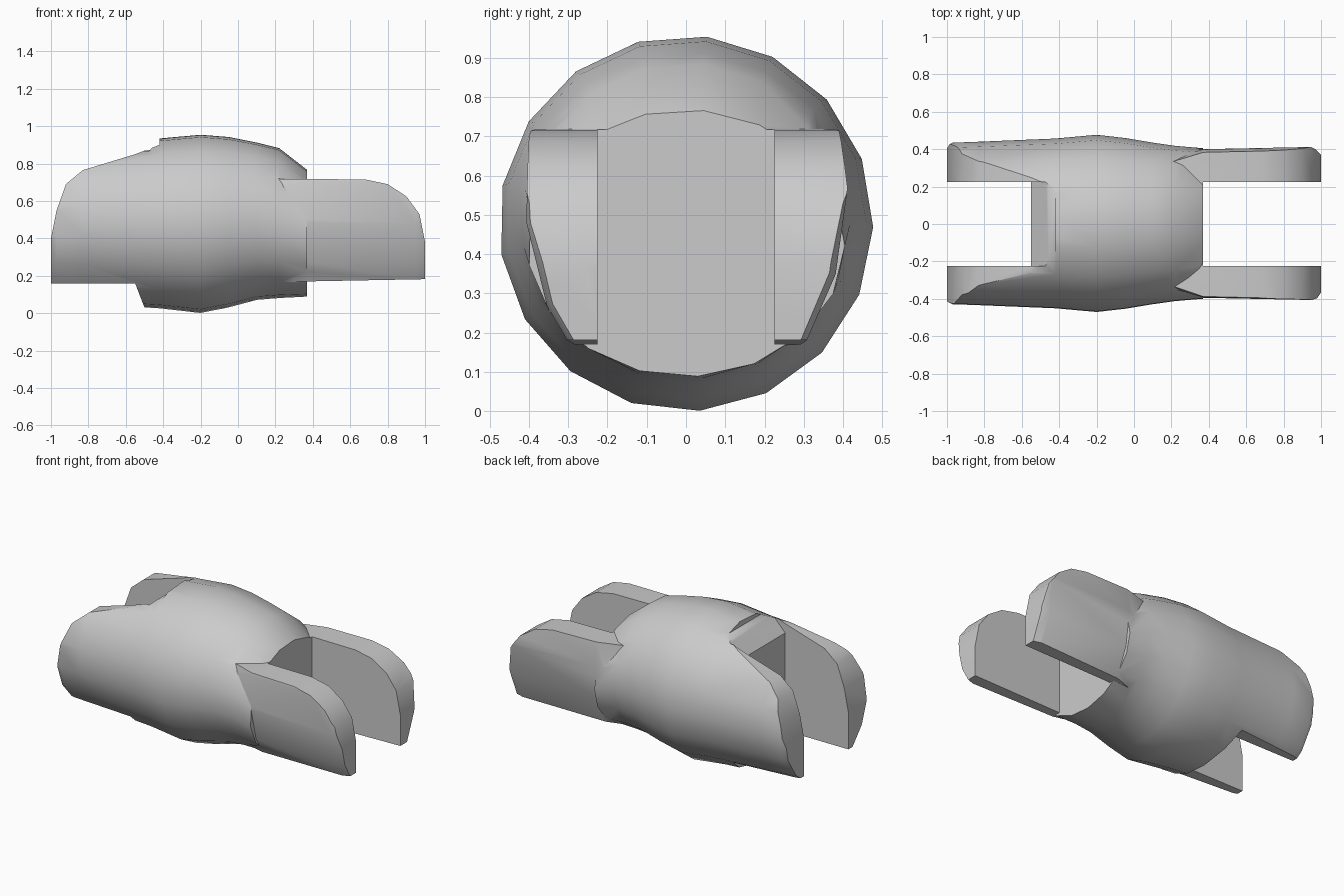
import bpy, math

cube = bpy.data.objects.get("Cube")
if cube:
    bpy.data.objects.remove(cube)

SIDES = 17
SLOT = 0.225  # half width of the slots

grey = bpy.data.materials.new("light_grey")
grey.use_nodes = True
grey.diffuse_color = (0.6, 0.6, 0.6, 1)
grey.node_tree.nodes["Principled BSDF"].inputs["Base Color"].default_value = (0.6, 0.6, 0.6, 1)


def make(name, verts, faces):
    mesh = bpy.data.meshes.new(name)
    mesh.from_pydata(verts, [], faces)
    mesh.materials.append(grey)
    obj = bpy.data.objects.new(name, mesh)
    bpy.context.collection.objects.link(obj)
    return obj


def stack(name, rings):
    """Closed skin over equal rings of points."""
    n = len(rings[0])
    verts = [p for ring in rings for p in ring]
    faces = [tuple(reversed(range(n))), tuple(range(len(verts) - n, len(verts)))]
    for r in range(len(rings) - 1):
        for i in range(n):
            j = (i + 1) % n
            faces.append((r * n + i, r * n + j, (r + 1) * n + j, (r + 1) * n + i))
    return make(name, verts, faces)


def loft(name, stations):
    """Oval sections along x: position, half width, bottom, top."""
    rings = []
    for x, half, low, high in stations:
        ring = []
        for k in range(SIDES):
            a = math.radians(-85.8) + math.tau * k / SIDES
            ring.append((x, half * math.cos(a),
                         (low + high) / 2 + (high - low) / 2 * math.sin(a)))
        rings.append(ring)
    return stack(name, rings)


def prism(name, outline, half):
    """Side outline in x and z, extruded across y (outline anticlockwise)."""
    obj = stack(name, [[(x, y, z) for x, z in outline] for y in (half, -half)])
    obj.data.flip_normals()
    obj.data.update()
    import bmesh
    bm = bmesh.new()
    bm.from_mesh(obj.data)
    bmesh.ops.recalc_face_normals(bm, faces=bm.faces)
    bm.to_mesh(obj.data)
    bm.free()
    return obj


def combine(target, tool, operation):
    tool.hide_render = True
    mod = target.modifiers.new("cut", 'BOOLEAN')
    mod.operation = operation
    mod.solver = 'EXACT'
    mod.object = tool
    bpy.ops.object.select_all(action='DESELECT')
    bpy.context.view_layer.objects.active = target
    target.select_set(True)
    bpy.ops.object.modifier_apply(modifier=mod.name)
    bpy.data.objects.remove(tool)


# Bulging hub that runs into the long pair of arms
body = loft("forked_link", [
    (-1, 0.42, 0.06, 0.90), (-0.97, 0.435, 0.06, 0.91), (-0.83, 0.44, 0.05, 0.92),
    (-0.42, 0.457, 0.025, 0.937), (-0.2, 0.477, 0, 0.957), (-0.05, 0.46, 0.03, 0.945),
    (0.1, 0.435, 0.07, 0.915), (0.22, 0.418, 0.08, 0.885), (0.37, 0.405, 0.088, 0.768)])
body_side = prism("body_side", [
    (-1, 0.16), (-0.55, 0.16), (-0.5, 0.03), (-0.5, -0.1), (0.5, -0.1), (0.5, 1.1),
    (-0.42, 1.1), (-0.42, 0.9), (-0.55, 0.85), (-0.83, 0.765), (-0.92, 0.69),
    (-0.97, 0.55), (-1, 0.4)], 0.8)
combine(body, body_side, 'INTERSECT')

# Flat topped arms on the other end
arms = loft("arms", [
    (0.2, 0.35, 0.02, 1.1), (0.37, 0.4, -0.02, 1.18),
    (0.95, 0.412, -0.03, 1.19), (1, 0.395, -0.02, 1.18)])
arms_side = prism("arms_side", [
    (0.1, 0.165), (0.37, 0.17), (1, 0.182), (1, 0.38), (0.97, 0.53), (0.9, 0.625),
    (0.8, 0.69), (0.68, 0.715), (0.1, 0.72)], 0.8)
combine(arms, arms_side, 'INTERSECT')
combine(body, arms, 'UNION')

# Slots between the arms, one with a sloped upper lip
combine(body, prism("plain_slot", [
    (0.37, -0.2), (1.2, -0.2), (1.2, 1.2), (0.37, 1.2)], SLOT), 'DIFFERENCE')
combine(body, prism("lipped_slot", [
    (-1.2, -0.2), (-0.55, -0.2), (-0.55, 0.79), (-0.42, 0.925), (-0.42, 1.2),
    (-1.2, 1.2)], SLOT), 'DIFFERENCE')

bpy.context.view_layer.objects.active = body
body.select_set(True)
bpy.ops.object.shade_smooth_by_angle(angle=math.radians(32))
